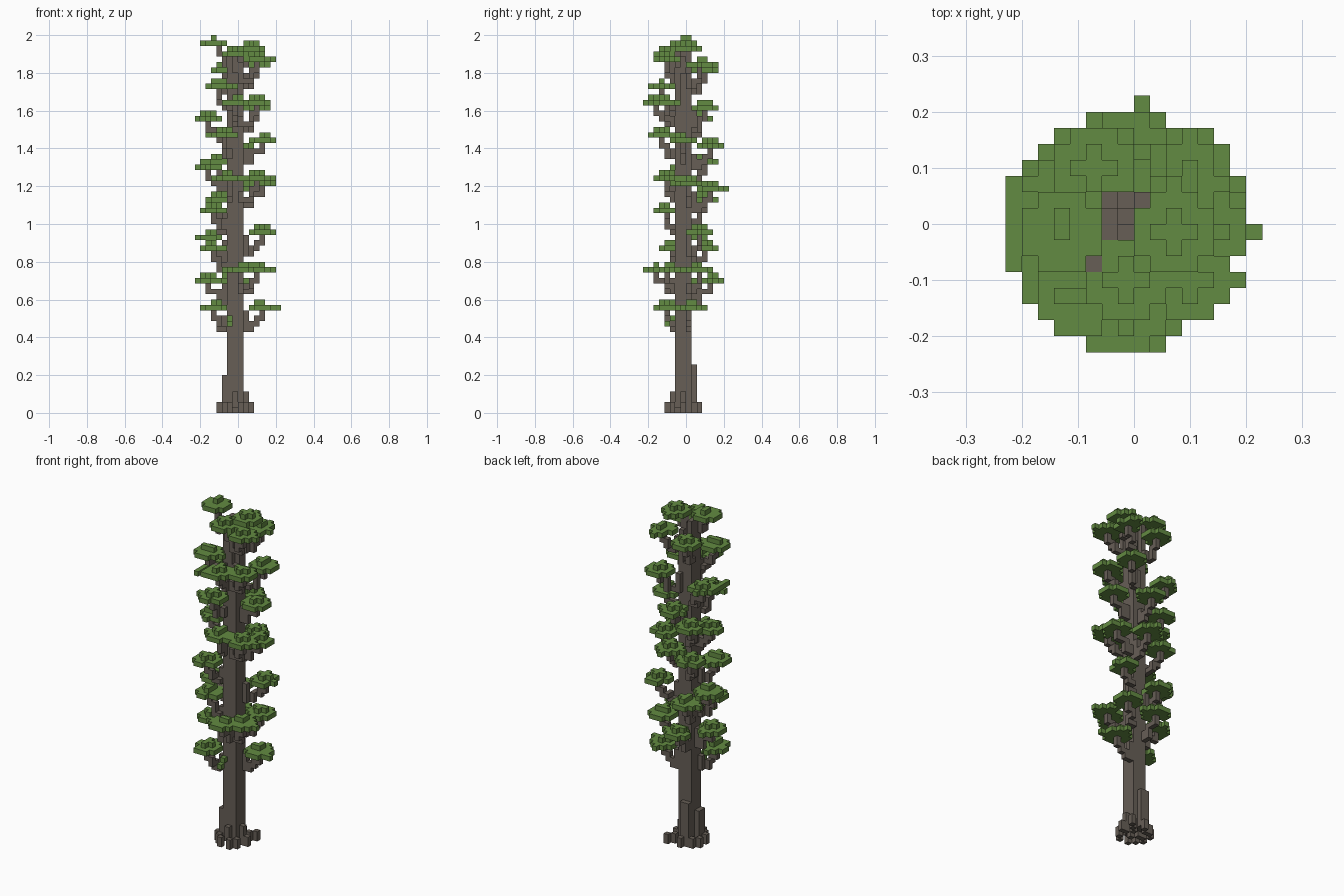
import bpy
import bmesh
import random
from mathutils import Vector

random.seed(11)
UNIT = 2 / 70  # edge of one block

cube = bpy.data.objects.get("Cube")
if cube:
    bpy.data.objects.remove(cube, do_unlink=True)


def make_material(name, rgb):
    mat = bpy.data.materials.new(name)
    mat.use_nodes = True
    mat.diffuse_color = (*rgb, 1)
    bsdf = mat.node_tree.nodes["Principled BSDF"]
    bsdf.inputs["Base Color"].default_value = (*rgb, 1)
    bsdf.inputs["Roughness"].default_value = 0.9
    return mat


bark = make_material("bark brown", (0.135, 0.114, 0.094))
green = make_material("leaf green", (0.124, 0.256, 0.054))


def box(x_range, y_range, z_range):
    """Cells of a solid box, with both ends of each range included."""
    return {(x, y, z)
            for x in range(x_range[0], x_range[1] + 1)
            for y in range(y_range[0], y_range[1] + 1)
            for z in range(z_range[0], z_range[1] + 1)}


# Trunk: a three by three column that thins out near the top
trunk = box((-2, 0), (-2, 0), (1, 57)) | box((-2, -1), (-2, -1), (58, 65))
trunk |= box((0, 0), (-1, 0), (58, 62)) | box((-2, -2), (-1, 0), (58, 66))

# Buttresses: strips of different height that lean on the trunk foot
buttresses = box((-3, -3), (-2, -1), (1, 6)) | box((-2, -1), (1, 1), (1, 8))
buttresses |= box((-3, 1), (-1, -1), (1, 3)) | box((-1, -1), (-3, 1), (1, 3))

# Roots: loose toes around and under the foot
OUTER_TOES = [(-4, -2), (-4, 0), (2, -1), (-2, -4), (0, -4), (-1, 2), (2, 2),
              (1, 1), (-3, 1), (1, -3), (-3, -3)]
INNER_TOES = [(-3, -1), (-1, -2), (0, 0), (-2, 1), (1, -1), (-2, -1)]
roots = {(x, y, 0) for x, y in OUTER_TOES + INNER_TOES}
roots |= {(x, y, 1) for x, y in OUTER_TOES}

# Leaf pads: centre cell of each, from the lowest upwards
PADS = [
    (-5, -4, 19), (4, 0, 19),
    (-6, -1, 24), (-2, 4, 24), (3, 2, 26), (0, -6, 26), (3, -4, 26),
    (-5, -3, 30), (-3, 3, 30), (-6, 0, 32), (4, 2, 33),
    (-5, -4, 37), (-4, 3, 39), (0, 4, 41), (4, 0, 42),
    (-2, -4, 43), (3, -4, 43),
    (-6, -1, 45), (-4, 3, 46), (-1, 4, 49), (4, -1, 50), (-3, -5, 51),
    (-6, 2, 54), (3, 3, 56), (-1, -6, 57), (3, -4, 57),
    (-4, -5, 60), (-3, 3, 63), (3, 2, 64), (3, -4, 65), (-1, -4, 66),
    (2, -1, 67), (-5, -1, 68),
]


def leaf_pad(cx, cy, cz):
    """A flat ragged pad, one lobe to the side, and a smaller heap on top."""
    cells = set()
    # the lobe runs around the trunk, across the limb
    side = random.choice((-1, 1))
    lobe = (0, side) if abs(cx + 0.5) > abs(cy + 0.5) else (side, 0)
    for dx in range(-2, 3):
        for dy in range(-2, 3):
            reach = abs(dx) + abs(dy)
            x, y = cx + dx, cy + dy
            if reach <= 2 or (reach == 3 and random.random() < 0.85):
                cells.add((x, y, cz))
            if reach <= 2 and random.random() < 0.85:
                cells.add((x + lobe[0], y + lobe[1], cz))
            if reach <= 1 and random.random() < 0.7:
                cells.add((x, y, cz + 1))
    cells.add((cx, cy, cz + 1))
    # the whole crown keeps to a round outline
    return {c for c in cells if (c[0] + 0.8) ** 2 + (c[1] + 0.8) ** 2 < 60}


def branch(cx, cy, cz):
    """A stepped limb that climbs from the trunk to just below its pad."""
    cells = set()
    start = Vector((max(-3, min(1, cx)), max(-3, min(1, cy)), cz - 4))
    end = Vector((cx, cy, cz - 1))
    last = None
    for i in range(9):
        cell = tuple(round(v) for v in start.lerp(end, i / 8))
        cells.add(cell)
        if last and cell[:2] != last[:2]:
            cells.add((cell[0], cell[1], last[2]))
        last = cell
    # collar strip where the limb leaves the trunk
    x, y, z = (round(v) for v in start)
    x, y = (x, max(-2, min(0, y))) if abs(cx) > abs(cy) else (max(-2, min(0, x)), y)
    return cells | box((x, x), (y, y), (z, z + random.randint(1, 3)))


leaves, branches = set(), set()
for pad in PADS:
    leaves |= leaf_pad(*pad)
    if pad[2] < 66:
        branches |= branch(*pad)
# limbs to the highest pads
branches |= box((-3, -3), (-3, -2), (64, 66)) | box((-4, -4), (-2, -2), (66, 67))
branches |= box((0, 1), (-2, -2), (64, 66)) | box((-1, -1), (-3, -3), (63, 65))

# Outermost leaf tips and stray low leaves
leaves |= box((6, 7), (-1, -1), (19, 19)) | box((0, 0), (6, 7), (41, 41))
leaves |= box((-3, 0), (-8, -8), (57, 57)) | box((-8, -8), (-3, 2), (54, 54))
leaves |= {(-2, -4, 16), (-2, -3, 17)}

# Each cell belongs to one part only
buttresses -= trunk
roots -= trunk | buttresses
branches -= trunk
leaves -= trunk | branches
occupied = trunk | buttresses | roots | branches | leaves

AXES = [Vector(v) for v in ((1, 0, 0), (0, 1, 0), (0, 0, 1))]


def build(name, cells, mat):
    """Skin the cells of one part with their exposed faces."""
    bm = bmesh.new()
    for cell in sorted(cells):
        centre = Vector(cell) + Vector((0.5, 0.5, 0.5))
        for i, axis in enumerate(AXES):
            for sign in (-1, 1):
                normal = axis * sign
                if tuple(int(v) for v in Vector(cell) + normal) in occupied:
                    continue
                a = AXES[(i + 1) % 3] / 2
                b = AXES[(i + 2) % 3] / 2 * sign
                mid = centre + normal / 2
                corners = (mid - a - b, mid + a - b, mid + a + b, mid - a + b)
                bm.faces.new([bm.verts.new(c * UNIT) for c in corners])
    bmesh.ops.remove_doubles(bm, verts=bm.verts, dist=UNIT / 100)
    mesh = bpy.data.meshes.new(name)
    bm.to_mesh(mesh)
    bm.free()
    mesh.materials.append(mat)
    obj = bpy.data.objects.new(name, mesh)
    bpy.context.collection.objects.link(obj)


build("trunk", trunk, bark)
build("buttresses", buttresses, bark)
build("roots", roots, bark)
build("branches", branches, bark)
build("leaves", leaves, green)
